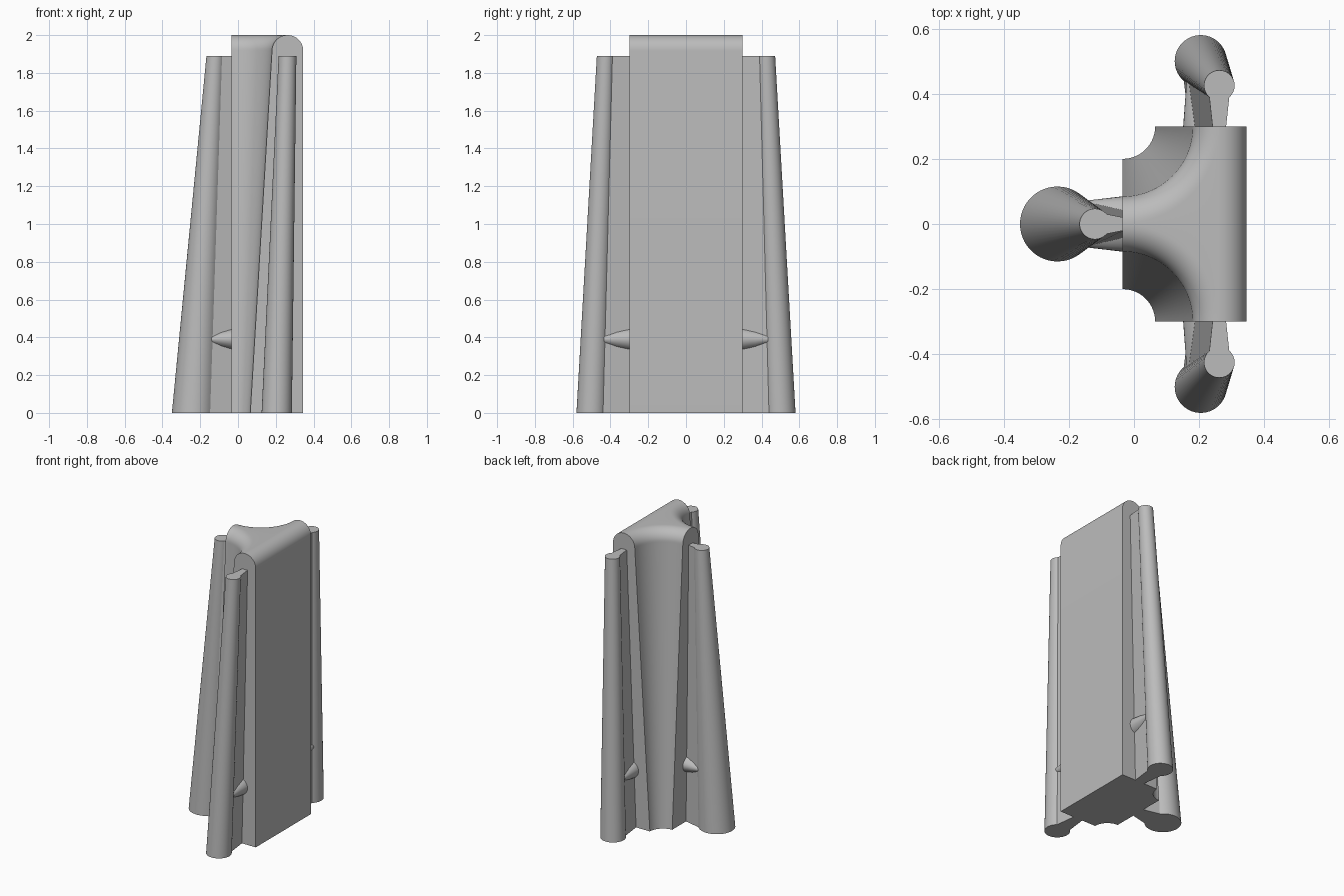
import bpy, bmesh
from math import sin, cos, pi, atan2
from mathutils import Matrix, Vector

cube = bpy.data.objects.get("Cube")
if cube:
    bpy.data.objects.remove(cube, do_unlink=True)

grey = bpy.data.materials.new("plain grey")
grey.use_nodes = True
GREY = (0.5, 0.5, 0.5, 1)
grey.diffuse_color = GREY
grey.node_tree.nodes["Principled BSDF"].inputs["Base Color"].default_value = GREY


def loft(name, rings, matrix=None):
    """Skin a stack of matching closed rings and cap both ends."""
    bm = bmesh.new()
    loops = [[bm.verts.new(p) for p in ring] for ring in rings]
    n = len(loops[0])
    for a, b in zip(loops, loops[1:]):
        for i in range(n):
            j = (i + 1) % n
            bm.faces.new((a[i], a[j], b[j], b[i]))
    bm.faces.new(loops[0][::-1])
    bm.faces.new(loops[-1])
    if matrix:
        bm.transform(matrix)
    bmesh.ops.recalc_face_normals(bm, faces=bm.faces)
    mesh = bpy.data.meshes.new(name)
    bm.to_mesh(mesh)
    bm.free()
    mesh.materials.append(grey)
    obj = bpy.data.objects.new(name, mesh)
    bpy.context.collection.objects.link(obj)
    bpy.ops.object.select_all(action="DESELECT")
    obj.select_set(True)
    bpy.context.view_layer.objects.active = obj
    bpy.ops.object.shade_smooth_by_angle(angle=pi / 6)
    return obj


# T-shaped body: block with two conical corner scoops and a rounded top rim
FRONT, BACK, HALF = -0.035, 0.345, 0.3
ROUND = 0.082
SHOULDER = 2 - ROUND


def body_ring(z, scoop, inset):
    back, r = BACK - inset, scoop + inset
    side = [(FRONT + r * cos(a), HALF - r * sin(a))
            for a in (pi / 2 * i / 24 for i in range(25))]
    half = [(back, HALF)] + side
    outline = half + [(x, -y) for x, y in reversed(half)]
    return [(x, y, z) for x, y in outline]


rings = [body_ring(0, 0.1, 0)]
for i in range(13):
    t = pi / 2 * i / 12
    rings.append(body_ring(SHOULDER + ROUND * sin(t), 0.215, ROUND * (1 - cos(t))))
loft("body", rings)


# Leaning tapered rods, each with a web running into the body
def rod_ring(centre, radius, z, foot, toward):
    out = Vector(toward)
    side = Vector((-out.y, out.x))
    c = Vector(centre)
    start = atan2(0.65, 0.76)
    pts = []
    for i in range(41):
        a = start + (2 * pi - 2 * start) * i / 40
        pts.append(c + out * radius * cos(a) + side * radius * sin(a))
    reach = foot - c.dot(out)
    for s in (-1, 1):
        pts.append(c + out * reach + side * radius * 0.42 * s)
    return [(p.x, p.y, z) for p in pts]


def rod(name, low, low_r, high, high_r, foot, toward):
    loft(name, [rod_ring(low, low_r, 0, foot, toward),
                rod_ring(high, high_r, 1.89, foot, toward)])


# Small tapered pegs bridging body and rod
def peg(name, origin, direction, length, wide, narrow):
    d = Vector(direction)
    side = Vector((-d.y, d.x, 0))
    up = Vector((0, 0, 1))
    o = Vector(origin)
    peg_rings = []
    for t, w, h in ((-0.1, wide, 0.061), (0, wide, 0.06), (0.5, (wide + narrow) / 2, 0.05),
                    (1, narrow, 0.028)):
        peg_rings.append([o + d * length * t + side * w * cos(a) + up * h * sin(a)
                          for a in (2 * pi * i / 32 for i in range(32))])
    loft(name, peg_rings)


rod("right_rod", (-0.235, 0), 0.115, (-0.12, 0), 0.047, -0.03, (1, 0))
peg("right_peg", (FRONT, 0, 0.39), (-1, 0, 0), 0.11, 0.085, 0.072)
for label, s in (("front", -1), ("back", 1)):
    rod(label + "_rod", (0.205, s * 0.5), 0.08, (0.262, s * 0.425), 0.047, -0.29, (0, -s))
    peg(label + "_peg", (0.217, s * HALF, 0.39), (0, s, 0), 0.135, 0.066, 0.056)
